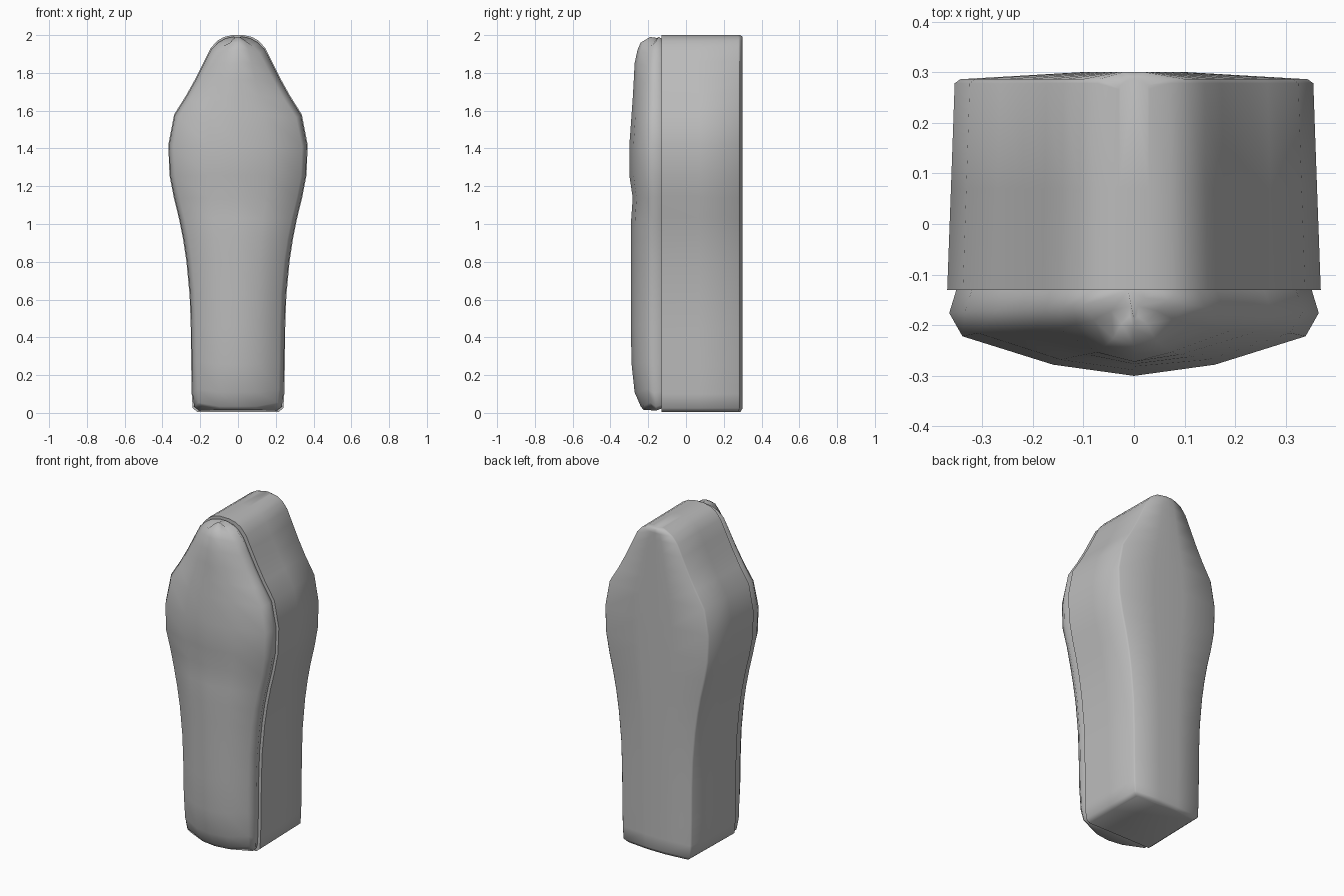
import bpy, bmesh

if "Cube" in bpy.data.objects:
    bpy.data.objects.remove(bpy.data.objects["Cube"])

stone = bpy.data.materials.new("stone grey")
stone.diffuse_color = (0.5, 0.5, 0.5, 1)
stone.use_nodes = True
stone.node_tree.nodes["Principled BSDF"].inputs["Base Color"].default_value = stone.diffuse_color

# outline: (height, half width)
OUT = [(0.005, .215), (.025, .24), (.1, .245), (.25, .248), (.45, .25), (.62, .256),
       (.8, .273), (.92, .291), (1.03, .313), (1.14, .34), (1.26, .363), (1.42, .369),
       (1.58, .338), (1.68, .275), (1.77, .225), (1.86, .18), (1.93, .145),
       (1.97, .11), (1.99, .075), (2.0, .03)]
# lid crest: (height, y of the centre line)
CREST = [(0, -.22), (.025, -.24), (.1, -.272), (.25, -.288), (.45, -.292), (1.0, -.292),
         (1.14, -.282), (1.26, -.30), (1.42, -.30), (1.7, -.28), (1.86, -.272),
         (1.93, -.257), (1.97, -.24), (2.0, -.19)]


def lerp(table, z):
    for (a, p), (b, q) in zip(table, table[1:]):
        if z <= b:
            return p + (q - p) * max(0, z - a) / (b - a)
    return table[-1][1]


def loft(name, rows, sharp_y=None):
    """Skin mirrored half sections (front/rim point first, centre last) and cap the ends."""
    bm = bmesh.new()
    loops = []
    for half in rows:
        pts = half + [(-x, y, z) for x, y, z in reversed(half) if x > 1e-6]
        loops.append([bm.verts.new(p) for p in pts])
    n = len(loops[0])
    for a, b in zip(loops, loops[1:]):
        for i in range(n):
            j = (i + 1) % n
            bm.faces.new((a[i], a[j], b[j], b[i]))
    bm.faces.new(loops[0])
    bm.faces.new(loops[-1])
    bmesh.ops.recalc_face_normals(bm, faces=bm.faces)
    for f in bm.faces:
        f.smooth = True
    # crisp rim around the mating plane
    for e in bm.edges:
        flat = [all(abs(v.co.y - sharp_y) < 1e-4 for v in f.verts) for f in e.link_faces]
        if any(flat) and not all(flat):
            e.smooth = False
    me = bpy.data.meshes.new(name)
    bm.to_mesh(me)
    bm.free()
    me.materials.append(stone)
    ob = bpy.data.objects.new(name, me)
    bpy.context.collection.objects.link(ob)


# deep lower case
rows = []
for z, w in OUT:
    back = .30 - (.012 if z < .01 or z > 1.995 else 0)
    rows.append([(w, -.13, z), (w * .98, .07, z), (w * .96, back - .022, z),
                 (w * .93, back - .014, z), (w * .28, back, z), (0, back, z)])
loft("case", rows, -.13)

# domed lid, slightly smaller than the case
rows = []
for z, w in OUT:
    c = lerp(CREST, z)
    d = -.13 - c                      # local lid depth
    pt = lambda fx, inset, y: (max(fx * w - inset, .008), y, 1 + (z - 1) * (1 - inset))
    end = .004 if .05 < z < 1.95 else .008
    rows.append([pt(1, .018, -.13), pt(1, end, -.13 - .27 * d), pt(1, .03, -.13 - .54 * d),
                 pt(.46, .01, -.13 - .87 * d), (0, c, 1 + (z - 1) * .99)])
loft("lid", rows, -.13)
